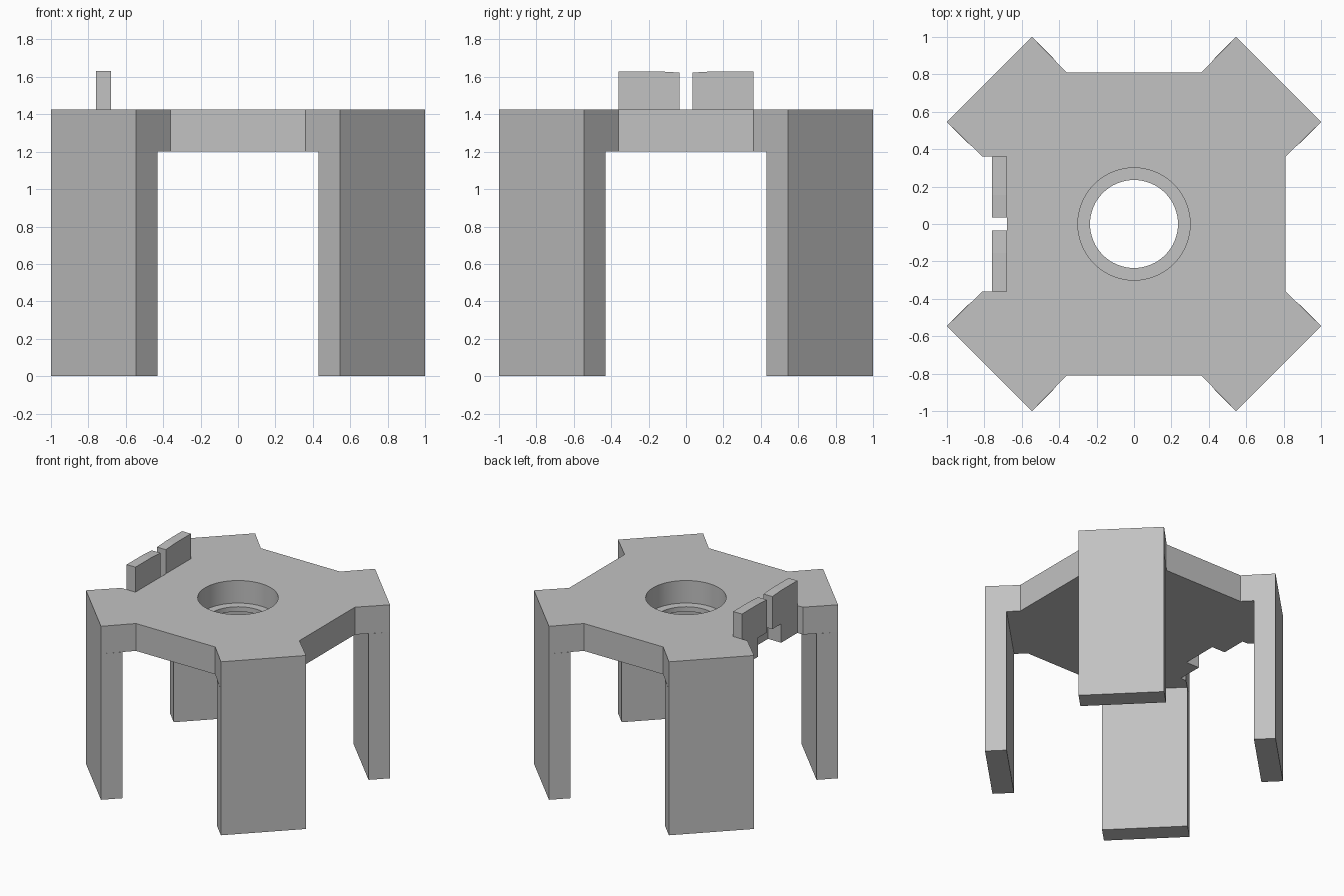
import bpy, bmesh, math
from mathutils import Matrix, Vector

if "Cube" in bpy.data.objects:
    bpy.data.objects.remove(bpy.data.objects["Cube"])

grey = bpy.data.materials.new("plain grey")
grey.use_nodes = True
grey.diffuse_color = (0.54, 0.54, 0.54, 1)
grey.node_tree.nodes["Principled BSDF"].inputs["Base Color"].default_value = grey.diffuse_color

BOTTOM, TOP = 1.2, 1.425      # underside and top of the platform
OUT, IN = 1.0, 0.545          # outer corners of the legs
EDGE, NECK = 0.81, 0.36       # straight platform edges
LUG_OUT, LUG_IN = -0.76, -0.68


def prism(name, base, offset):
    """Extrude a closed outline of 3D points along an offset vector."""
    bm = bmesh.new()
    face = bm.faces.new([bm.verts.new(p) for p in base])
    ext = bmesh.ops.extrude_face_region(bm, geom=[face])
    moved = [g for g in ext["geom"] if isinstance(g, bmesh.types.BMVert)]
    bmesh.ops.translate(bm, verts=moved, vec=Vector(offset))
    bmesh.ops.recalc_face_normals(bm, faces=bm.faces)
    mesh = bpy.data.meshes.new(name)
    bm.to_mesh(mesh)
    bm.free()
    obj = bpy.data.objects.new(name, mesh)
    bpy.context.collection.objects.link(obj)
    mesh.materials.append(grey)
    return obj


def box(name, x0, x1, y0, y1, z0, z1):
    base = [(x0, y0, z0), (x1, y0, z0), (x1, y1, z0), (x0, y1, z0)]
    return prism(name, base, (0, 0, z1 - z0))


def disc(name, radius, z0, z1, sides=64):
    turn = [2 * math.pi * i / sides for i in range(sides)]
    return prism(name, [(radius * math.cos(a), radius * math.sin(a), z0) for a in turn],
                 (0, 0, z1 - z0))


def cut(target, cutter):
    cutter.hide_render = True
    mod = target.modifiers.new("cut", "BOOLEAN")
    mod.operation = "DIFFERENCE"
    mod.solver = "EXACT"
    mod.object = cutter
    bpy.context.view_layer.objects.active = target
    bpy.ops.object.modifier_apply(modifier=mod.name)
    bpy.data.objects.remove(cutter)


# Platform: one quarter outline turned four times
quarter = [Vector((EDGE, NECK, BOTTOM)), Vector((OUT, IN, BOTTOM)),
           Vector((IN, OUT, BOTTOM)), Vector((NECK, EDGE, BOTTOM))]
outline = []
for i in range(4):
    turn = Matrix.Rotation(i * math.pi / 2, 3, "Z")
    outline += [turn @ p for p in quarter]
platform = prism("platform", outline, (0, 0, TOP - BOTTOM))

# Central stepped hole
cut(platform, disc("bore_cutter", 0.235, 1.0, 1.6))
cut(platform, disc("recess_cutter", 0.30, 1.24, 1.6))

# Recessed side edge, clip pocket below the lugs and slot between them
cut(platform, box("edge_cutter", -0.95, LUG_OUT, -NECK, NECK, 1.0, 1.6))
cut(platform, box("pocket_cutter", -0.95, -0.64, -0.15, 0.15, 1.0, 1.355))
cut(platform, box("slot_cutter", -0.95, LUG_IN, -0.035, 0.035, 1.0, 1.6))

# Legs: slabs set across the corners
step = 0.115
leg_base = [Vector((OUT, IN, 0)), Vector((IN, OUT, 0)),
            Vector((IN - step, OUT - step, 0)), Vector((OUT - step, IN - step, 0))]
names = ["back_left_leg", "back_right_leg", "front_right_leg", "front_left_leg"]
for i, name in enumerate(names):
    turn = Matrix.Rotation(i * math.pi / 2, 3, "Z")
    prism(name, [turn @ p for p in leg_base], (0, 0, BOTTOM))

# Pair of upright lugs, dipping slightly towards the slot
for name, side in (("back_lug", 1), ("front_lug", -1)):
    profile = [(0.035, TOP), (NECK, TOP), (NECK, 1.63), (0.155, 1.63), (0.035, 1.623)]
    prism(name, [(LUG_OUT, side * y, z) for y, z in profile], (LUG_IN - LUG_OUT, 0, 0))

# Smooth the round hole, keep edges sharp
bpy.ops.object.select_all(action="DESELECT")
platform.select_set(True)
bpy.context.view_layer.objects.active = platform
bpy.ops.object.shade_smooth_by_angle(angle=math.radians(30))
